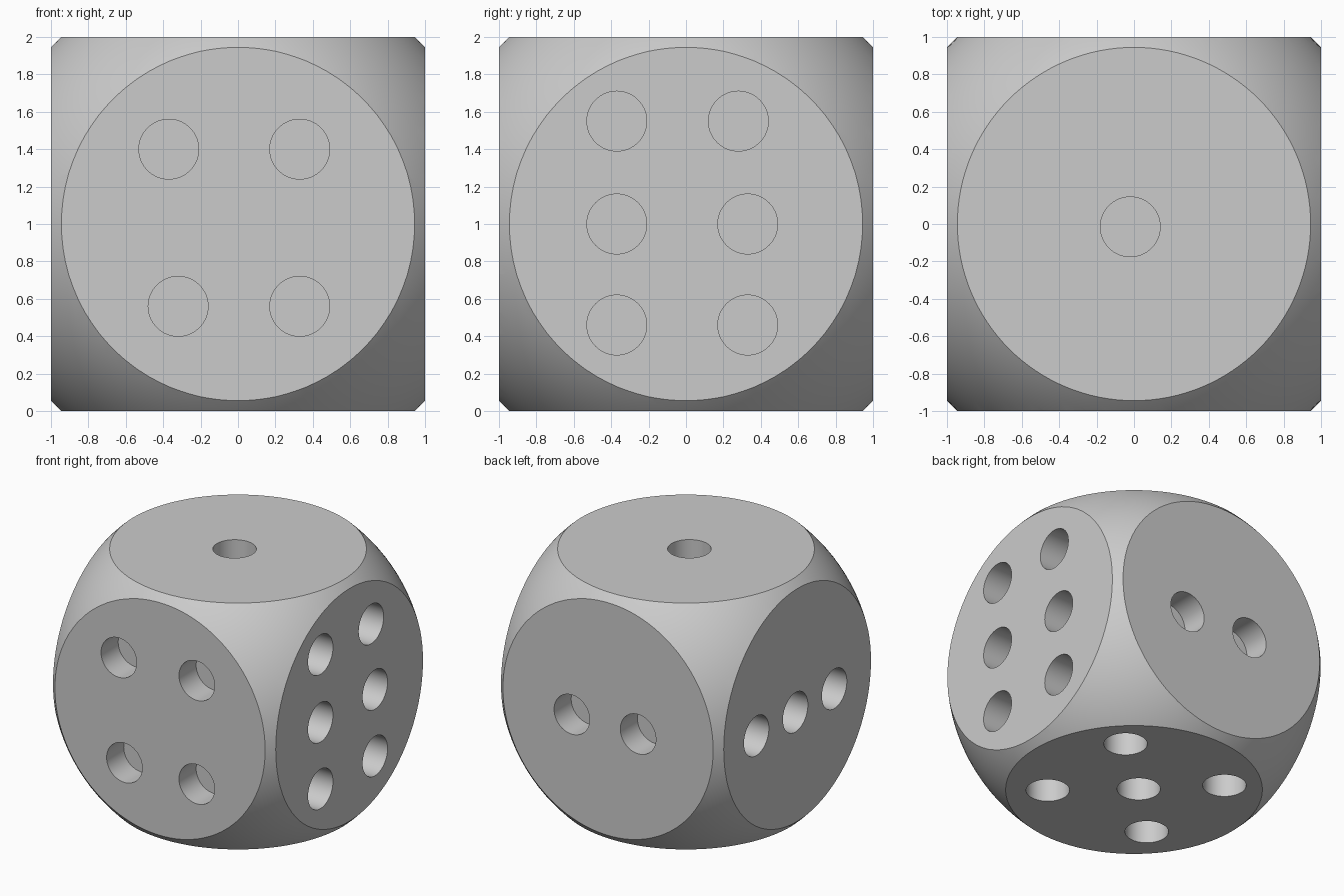
import bpy, bmesh, math
from mathutils import Matrix, Vector

cube = bpy.data.objects.get("Cube")
if cube:
    bpy.data.objects.remove(cube, do_unlink=True)

HALF = 1.0                          # half width of the die
FACE_R = 0.945                      # radius of the flat round faces
BALL_R = math.hypot(HALF, FACE_R)   # ball that rounds the corners
PIP_R, PIP_DEPTH = 0.16, 0.22
CENTRE = Vector((0, 0, HALF))
AXES = [Vector(a) for a in ((1, 0, 0), (0, 1, 0), (0, 0, 1))]

# Pips per face: outward normal -> offsets along the two other axes, in x, y, z order
PIPS = {
    (0, 0, 1): [(-0.02, -0.015)],
    (0, 1, 0): [(0.325, -0.05), (-0.27, -0.05)],
    (-1, 0, 0): [(0.525, -0.05), (0.025, -0.05), (-0.475, -0.05)],
    (0, -1, 0): [(-0.37, 0.4), (0.33, 0.4), (-0.32, -0.44), (0.33, -0.44)],
    (0, 0, -1): [(0.48, 0.475), (0.48, -0.415), (-0.02, 0.03),
                 (-0.47, 0.475), (-0.47, -0.415)],
    (1, 0, 0): [(-0.37, 0.55), (0.28, 0.55), (-0.37, 0.0), (0.33, 0.0),
                (-0.37, -0.54), (0.33, -0.54)],
}


def to_object(bm, name):
    mesh = bpy.data.meshes.new(name)
    bm.to_mesh(mesh)
    bm.free()
    obj = bpy.data.objects.new(name, mesh)
    bpy.context.collection.objects.link(obj)
    return obj


grey = bpy.data.materials.new("light_grey")
grey.use_nodes = True
grey.diffuse_color = (0.6, 0.6, 0.6, 1)
grey.node_tree.nodes["Principled BSDF"].inputs["Base Color"].default_value = grey.diffuse_color

# Body: a ball sliced flat on six sides
bm = bmesh.new()
bmesh.ops.create_uvsphere(bm, u_segments=128, v_segments=64, radius=BALL_R,
                          matrix=Matrix.Translation(CENTRE))
for normal in PIPS:
    n = Vector(normal)
    cut = bmesh.ops.bisect_plane(bm, geom=bm.verts[:] + bm.edges[:] + bm.faces[:],
                                 plane_co=CENTRE + n * HALF, plane_no=n, clear_outer=True)
    rim = [e for e in cut["geom_cut"] if isinstance(e, bmesh.types.BMEdge)]
    bmesh.ops.edgeloop_fill(bm, edges=rim)
bmesh.ops.recalc_face_normals(bm, faces=bm.faces[:])
body = to_object(bm, "die_body")
body.data.materials.append(grey)

# Pips: one cylinder for each drilled hole
bm = bmesh.new()
for normal, spots in PIPS.items():
    n = Vector(normal)
    across, up = [a for a in AXES if abs(a.dot(n)) < 0.5]
    turn = n.to_track_quat("Z", "Y").to_matrix().to_4x4()
    for u, v in spots:
        spot = CENTRE + n * HALF + across * u + up * v
        bmesh.ops.create_cone(bm, cap_ends=True, segments=64, radius1=PIP_R, radius2=PIP_R,
                              depth=2 * PIP_DEPTH, matrix=Matrix.Translation(spot) @ turn)
cutter = to_object(bm, "pip_cutter")
cutter.data.materials.append(grey)
cutter.hide_render = True

# Drill the pips, then smooth everything except the sharp rims
drill = body.modifiers.new("drill_pips", "BOOLEAN")
drill.operation = "DIFFERENCE"
drill.solver = "EXACT"
drill.object = cutter
bpy.ops.object.select_all(action="DESELECT")
body.select_set(True)
bpy.context.view_layer.objects.active = body
bpy.ops.object.modifier_apply(modifier=drill.name)
bpy.data.objects.remove(cutter, do_unlink=True)
bpy.ops.object.shade_smooth_by_angle(angle=math.radians(30))
